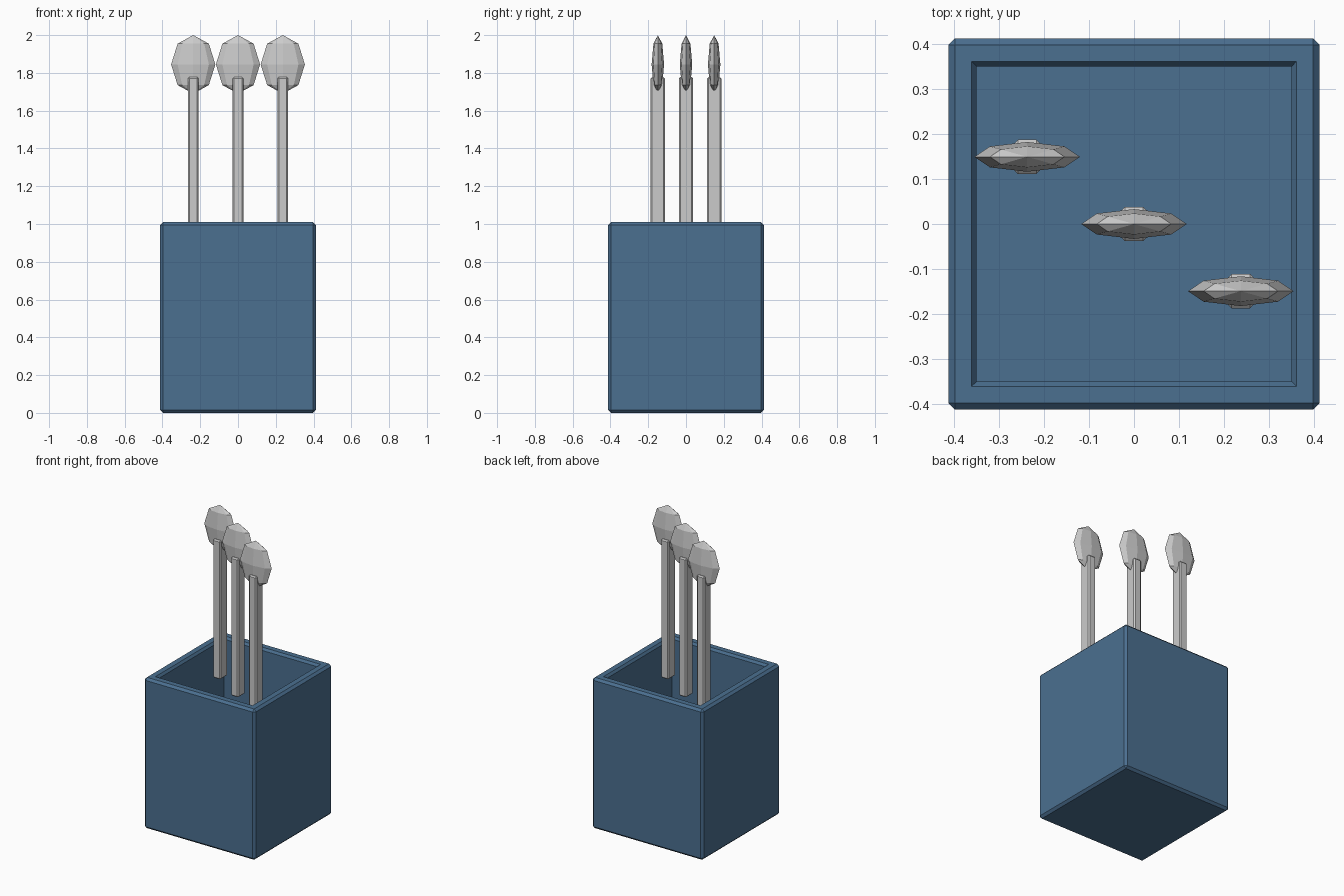
import bpy, bmesh
from mathutils import Matrix, Vector

if "Cube" in bpy.data.objects:
    bpy.data.objects.remove(bpy.data.objects["Cube"])


def make_object(name, bm, mat=None):
    bmesh.ops.recalc_face_normals(bm, faces=bm.faces)
    mesh = bpy.data.meshes.new(name)
    bm.to_mesh(mesh)
    bm.free()
    obj = bpy.data.objects.new(name, mesh)
    bpy.context.collection.objects.link(obj)
    if mat:
        mesh.materials.append(mat)
    return obj


def chamfered_box(size, center, chamfer):
    bm = bmesh.new()
    bmesh.ops.create_cube(bm, size=1.0, matrix=Matrix.Translation(center) @ Matrix.Diagonal((*size, 1)))
    bmesh.ops.bevel(bm, geom=bm.edges[:], offset=chamfer, segments=1, affect='EDGES')
    return bm


blue = bpy.data.materials.new("blue")
blue.diffuse_color = (0.07, 0.16, 0.28, 1)
blue.use_nodes = True
blue.node_tree.nodes["Principled BSDF"].inputs["Base Color"].default_value = blue.diffuse_color

# Hollow square container with chamfered rim
H = 1.01
bm = chamfered_box((0.824, 0.824, H), (0, 0, H / 2), 0.015)
bm.normal_update()
top = max(bm.faces, key=lambda f: f.calc_center_median().z)
bmesh.ops.inset_region(bm, faces=[top], thickness=0.052)
bmesh.ops.inset_region(bm, faces=[top], thickness=0.016)
for v in top.verts:
    v.co.z -= 0.016
floor = bmesh.ops.extrude_discrete_faces(bm, faces=[top])["faces"][0]
for v in floor.verts:
    v.co.z = 0.09
make_object("container", bm, blue)

# Three chamfered stems, each with a flattened faceted head
for i in (-1, 0, 1):
    x, y = 0.237 * i, -0.149 * i
    make_object(f"stem_{i + 2}", chamfered_box((0.057, 0.076, 0.93), (x, y, 1.313), 0.008))
    bm = bmesh.new()
    bmesh.ops.create_uvsphere(
        bm, u_segments=8, v_segments=4, radius=1.0,
        matrix=Matrix.Translation((x, y, 1.845)) @ Matrix.Diagonal((0.117, 0.033, 0.155, 1)))
    make_object(f"head_{i + 2}", bm)
